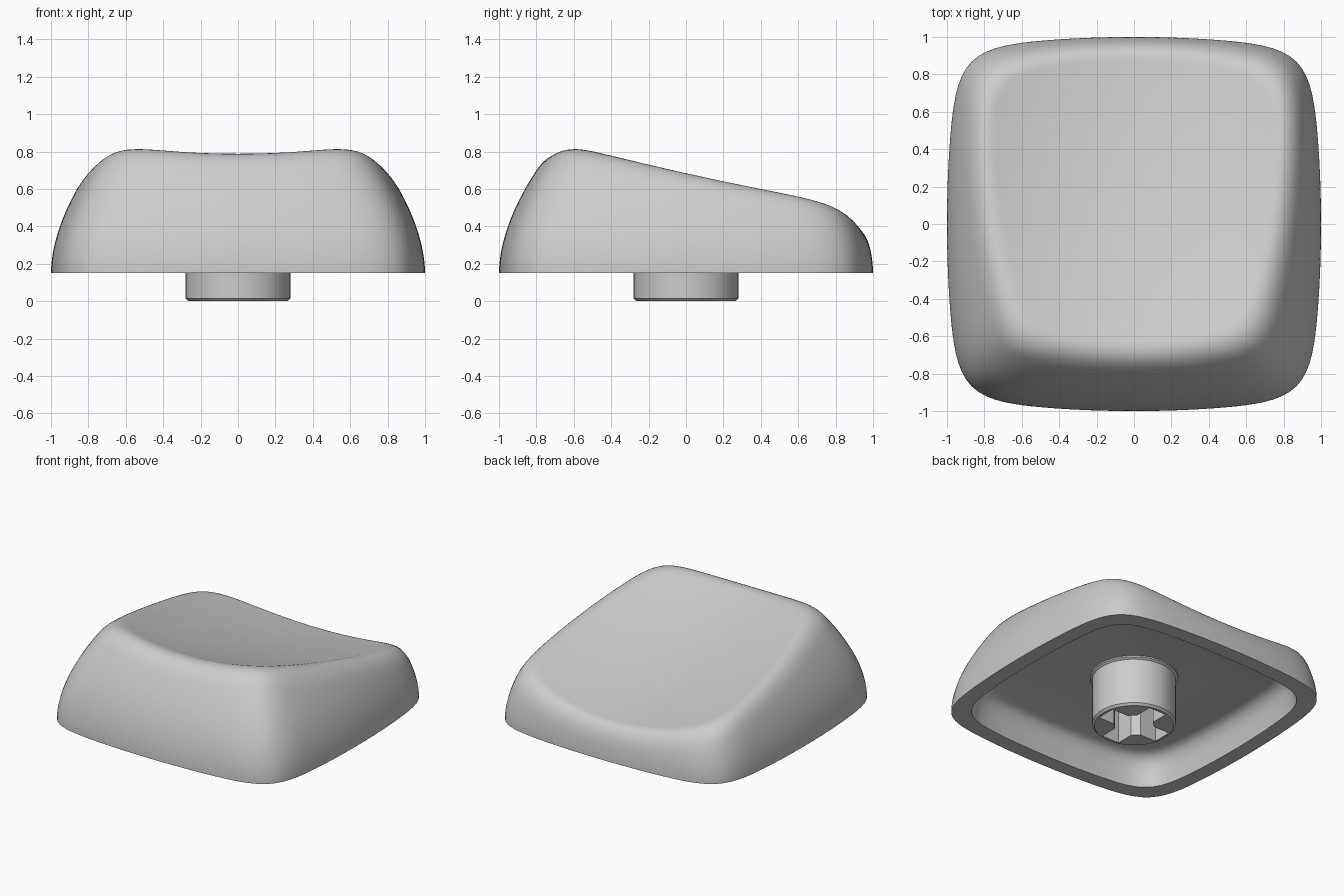
import bpy, bmesh, math

if "Cube" in bpy.data.objects:
    bpy.data.objects.remove(bpy.data.objects["Cube"])

grey = bpy.data.materials.new("grey plastic")
grey.use_nodes = True
colour = (0.6, 0.6, 0.6, 1)
grey.diffuse_color = colour
grey.node_tree.nodes["Principled BSDF"].inputs["Base Color"].default_value = colour

SIDES = 160
RIM, CEILING = 0.15, 0.37


def finish(bm, name):
    bmesh.ops.recalc_face_normals(bm, faces=bm.faces)
    mesh = bpy.data.meshes.new(name)
    bm.to_mesh(mesh)
    bm.free()
    mesh.materials.append(grey)
    obj = bpy.data.objects.new(name, mesh)
    bpy.context.collection.objects.link(obj)
    return obj


def activate(obj):
    bpy.ops.object.select_all(action='DESELECT')
    obj.select_set(True)
    bpy.context.view_layer.objects.active = obj


def skin(bm, rings):
    """Bridge closed rings of vertices and cap both ends."""
    for a, b in zip(rings, rings[1:]):
        for i in range(len(a)):
            j = (i + 1) % len(a)
            bm.faces.new((a[i], a[j], b[j], b[i]))
    bm.faces.new(rings[0])
    bm.faces.new(rings[-1])


def outline(angle):
    """Point on a rounded square with slightly bowed sides."""
    x, y = math.cos(angle), math.sin(angle)
    for _ in range(20):
        u, v = abs(x) + 0.08 * y * y, abs(y) + 0.08 * x * x
        g = (u ** 9.3 + v ** 9.3) ** (1 / 9.3)
        x, y = x / g, y / g
    return x, y


def top_height(x, y, s):
    """Curved wall blended softly into the sloping scooped dish."""
    wall = RIM + 1.33 * (1 - s) ** 0.55
    dish = 0.585 + 0.19 * x * x + 0.07 * y * y - 0.27 * y
    k = 0.15
    h = max(k - abs(wall - dish), 0)
    return min(wall, dish) - h * h / (4 * k)


# Cap shell: rings from the underside ceiling, over the rim, to the dish centre
square = [outline(2 * math.pi * i / SIDES) for i in range(SIDES)]
bm = bmesh.new()
rings = []
cavity = [(0.3, CEILING), (0.78, CEILING), (0.815, 0.36), (0.84, 0.34),
          (0.86, 0.305), (0.873, 0.26), (0.89, RIM)]
for s, z in cavity:
    rings.append([bm.verts.new((x * s, y * s, z)) for x, y in square])
STEPS = 56
for i in range(STEPS):
    s = 1 - 0.98 * (i / (STEPS - 1)) ** 1.9
    rings.append([bm.verts.new((x * s, y * s, top_height(x * s, y * s, s)))
                  for x, y in square])
skin(bm, rings)
cap = finish(bm, "cap_shell")
activate(cap)
bpy.ops.object.shade_smooth_by_angle(angle=math.radians(35))

# Stem: turned profile with a chamfered foot and a small collar at the ceiling
profile = [(0.265, 0), (0.28, 0.015), (0.28, 0.35), (0.295, 0.36), (0.295, 0.38)]
bm = bmesh.new()
circle = [(math.cos(2 * math.pi * i / 64), math.sin(2 * math.pi * i / 64)) for i in range(64)]
skin(bm, [[bm.verts.new((r * x, r * y, z)) for x, y in circle] for r, z in profile])
stem = finish(bm, "stem")

# Cross socket cut into the stem, with bevelled inner corners
half_length, half_width, corner = 0.245, 0.07, 0.115
quarter = [(half_length, -half_width), (half_length, half_width), (corner, half_width),
           (half_width, corner)]
bm = bmesh.new()
points = []
for c, s in ((1, 0), (0, 1), (-1, 0), (0, -1)):
    points += [bm.verts.new((x * c - y * s, x * s + y * c, -0.1)) for x, y in quarter]
base = bm.faces.new(points)
for v in bmesh.ops.extrude_face_region(bm, geom=[base])["geom"]:
    if isinstance(v, bmesh.types.BMVert):
        v.co.z = 0.3
cutter = finish(bm, "socket_cutter")
cutter.hide_render = True

cut = stem.modifiers.new("socket", 'BOOLEAN')
cut.operation = 'DIFFERENCE'
cut.object = cutter
cut.solver = 'EXACT'
activate(stem)
bpy.ops.object.modifier_apply(modifier=cut.name)
bpy.data.objects.remove(cutter)
bpy.ops.object.shade_smooth_by_angle(angle=math.radians(30))
